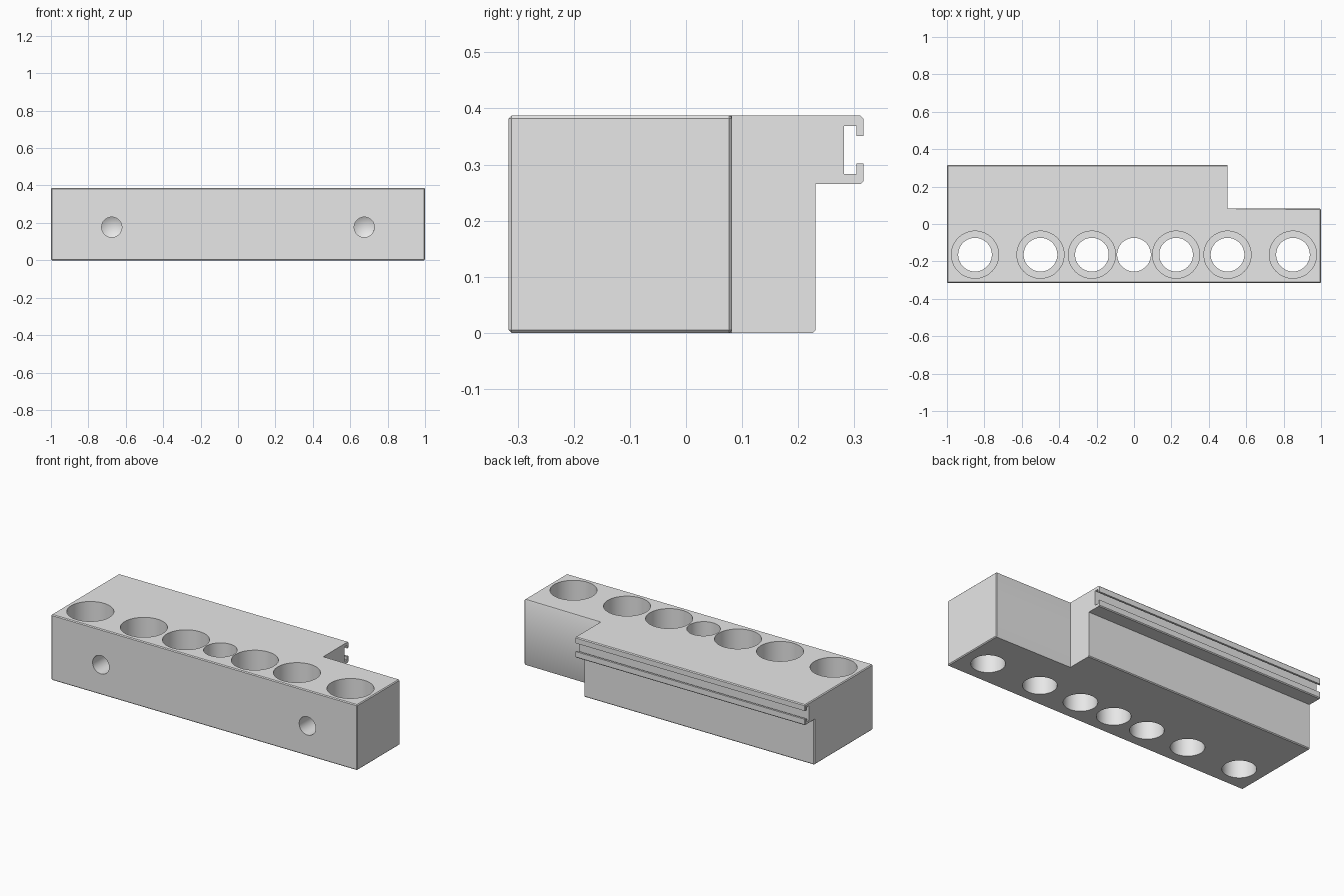
import bpy, bmesh
from mathutils import Matrix, Vector

old = bpy.data.objects.get("Cube")
if old:
    bpy.data.objects.remove(old, do_unlink=True)

HEIGHT, DEPTH, STEP_X = 0.387, 0.316, 0.5
HOLE_Y = -0.164

grey = bpy.data.materials.new("light grey metal")
grey.use_nodes = True
grey.diffuse_color = (0.8, 0.8, 0.8, 1)
grey.node_tree.nodes["Principled BSDF"].inputs["Base Color"].default_value = (0.8, 0.8, 0.8, 1)


def to_object(name, bm):
    mesh = bpy.data.meshes.new(name)
    bm.to_mesh(mesh)
    bm.free()
    mesh.materials.append(grey)
    obj = bpy.data.objects.new(name, mesh)
    bpy.context.collection.objects.link(obj)
    return obj


def box(name, low, high):
    low, high = Vector(low), Vector(high)
    bm = bmesh.new()
    bmesh.ops.create_cube(bm, size=1)
    place = Matrix.Translation((low + high) / 2) @ Matrix.Diagonal((*(high - low), 1))
    bmesh.ops.transform(bm, matrix=place, verts=bm.verts)
    return to_object(name, bm)


def cone(name, start, end, r1, r2):
    start, end = Vector(start), Vector(end)
    axis = end - start
    bm = bmesh.new()
    place = Matrix.Translation((start + end) / 2) @ axis.to_track_quat('Z', 'Y').to_matrix().to_4x4()
    bmesh.ops.create_cone(bm, cap_ends=True, segments=64, radius1=r1, radius2=r2,
                          depth=axis.length, matrix=place)
    return to_object(name, bm)


def combine(target, tool, operation='DIFFERENCE'):
    """Apply a boolean and remove its tool."""
    mod = target.modifiers.new("cut", 'BOOLEAN')
    mod.operation, mod.solver, mod.object = operation, 'EXACT', tool
    bpy.context.view_layer.objects.active = target
    bpy.ops.object.modifier_apply(modifier=mod.name)
    bpy.data.objects.remove(tool, do_unlink=True)


# Main block with the rear corner notch and the undercut below the rail
block = box("mounting_block", (-1, -DEPTH, 0), (1, DEPTH, HEIGHT))
combine(block, box("notch_cutter", (STEP_X, 0.082, -1), (2, 1, 1)))
combine(block, box("undercut_cutter", (-2, 0.231, -1), (2, 1, 0.265)))

# Fine chamfers on the outer edges, not around the step face
bm = bmesh.new()
bm.from_mesh(block.data)
bm.normal_update()
edges = [e for e in bm.edges if e.is_convex and e.calc_face_angle(0) > 0.5
         and any(abs(v.co.x - STEP_X) > 0.01 for v in e.verts)]
bmesh.ops.bevel(bm, geom=edges, offset=0.005, offset_type='OFFSET', segments=1,
                profile=0.5, affect='EDGES', clamp_overlap=True)
bm.to_mesh(block.data)
bm.free()

# T-slot along the rear rail
combine(block, box("slot_cutter", (-2, 0.282, 0.283), (2, 0.304, 0.369)))
combine(block, box("slot_mouth_cutter", (-2, 0.29, 0.302), (2, 1, 0.351)))

# Row of through holes, counterbored except for the middle one
for x in (-0.85, -0.5, -0.225, 0, 0.225, 0.5, 0.85):
    combine(block, cone("hole_cutter", (x, HOLE_Y, -0.1), (x, HOLE_Y, 0.5), 0.09, 0.09))
    if x:
        combine(block, cone("counterbore_cutter", (x, HOLE_Y, HEIGHT - 0.18),
                            (x, HOLE_Y, 0.5), 0.126, 0.126))

# Blind front holes with drilled conical tips
for x in (-0.675, 0.675):
    floor = -DEPTH + 0.2
    drill = cone("drill_cutter", (x, -0.5, 0.177), (x, floor, 0.177), 0.054, 0.054)
    tip = cone("drill_tip", (x, floor - 0.0001, 0.177), (x, floor + 0.032, 0.177), 0.054, 0)
    combine(block, drill)
    combine(block, tip)

# Smooth bores with crisp edges
bpy.ops.object.select_all(action='DESELECT')
block.select_set(True)
bpy.context.view_layer.objects.active = block
bpy.ops.object.shade_smooth_by_angle(angle=0.5)
